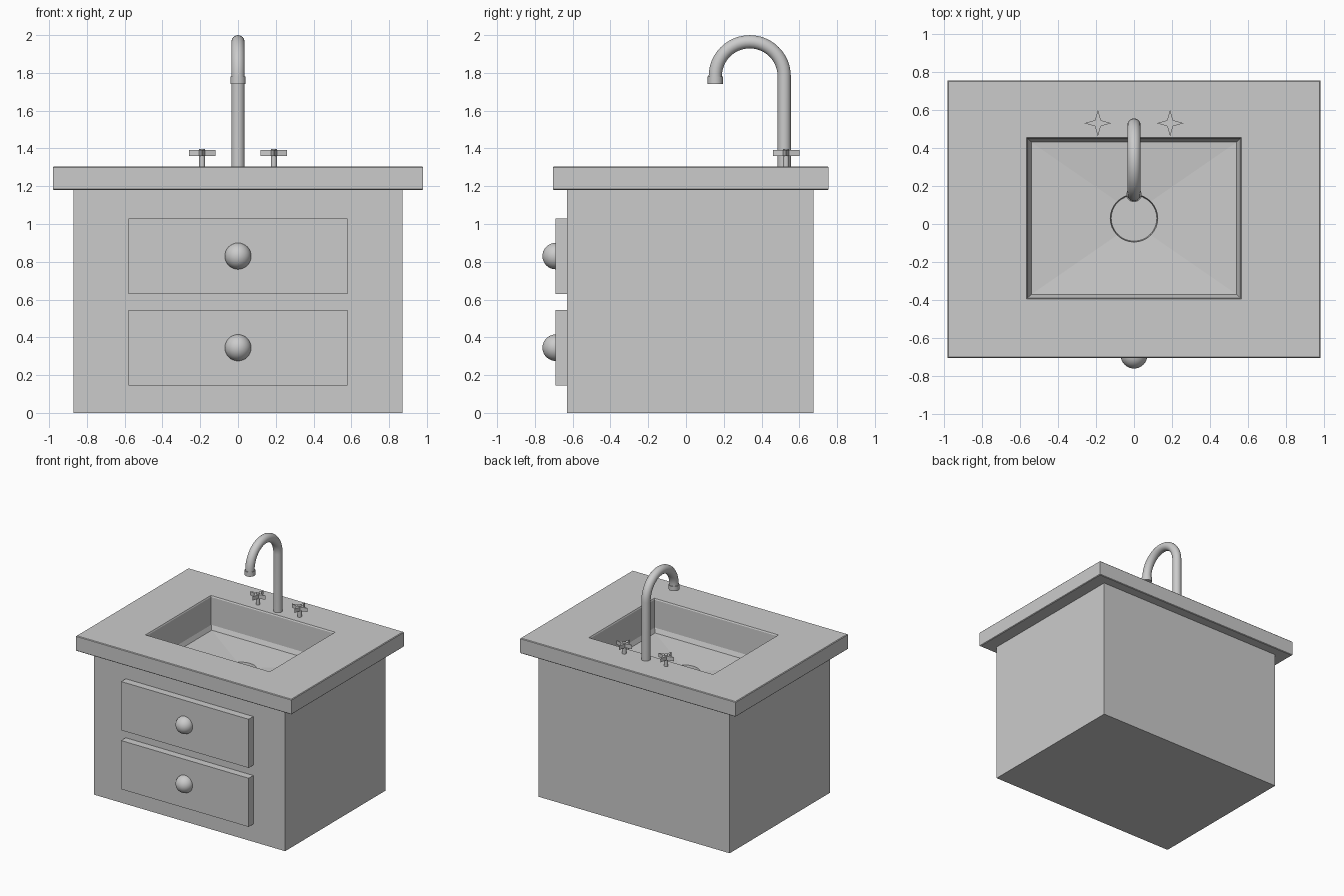
import bpy, bmesh, math

if "Cube" in bpy.data.objects:
    bpy.data.objects.remove(bpy.data.objects["Cube"])

grey = bpy.data.materials.new("plain_grey")
grey.diffuse_color = (0.6, 0.6, 0.6, 1)
grey.use_nodes = True
grey.node_tree.nodes["Principled BSDF"].inputs["Base Color"].default_value = grey.diffuse_color


def finish(name, bm, smooth=False):
    bmesh.ops.recalc_face_normals(bm, faces=bm.faces[:])
    me = bpy.data.meshes.new(name)
    bm.to_mesh(me)
    bm.free()
    ob = bpy.data.objects.new(name, me)
    bpy.context.collection.objects.link(ob)
    me.materials.append(grey)
    if smooth:
        bpy.ops.object.select_all(action='DESELECT')
        ob.select_set(True)
        bpy.context.view_layer.objects.active = ob
        bpy.ops.object.shade_smooth_by_angle(angle=math.radians(40))
    return ob


def bridge(bm, a, b):
    n = len(a)
    for i in range(n):
        bm.faces.new((a[i], a[(i + 1) % n], b[(i + 1) % n], b[i]))


def rect(bm, x, y0, y1, z):
    return [bm.verts.new(p) for p in ((x, y1, z), (-x, y1, z), (-x, y0, z), (x, y0, z))]


def ring(bm, r, c, z, n=32):
    # starts at 45 degrees so every quarter faces one side of the basin
    return [bm.verts.new((c[0] + r * math.cos(math.pi / 4 + 2 * math.pi * i / n),
                          c[1] + r * math.sin(math.pi / 4 + 2 * math.pi * i / n), z)) for i in range(n)]


def prism(name, loops, smooth=False):
    """Closed solid from a function giving stacked loops."""
    bm = bmesh.new()
    ls = loops(bm)
    for a, b in zip(ls, ls[1:]):
        bridge(bm, a, b)
    bm.faces.new(ls[0])
    bm.faces.new(ls[-1])
    return finish(name, bm, smooth)


def box(name, x, y0, y1, z0, z1):
    return prism(name, lambda bm: [rect(bm, x, y0, y1, z0), rect(bm, x, y0, y1, z1)])


def cylinder(name, r, c, z0, z1):
    return prism(name, lambda bm: [ring(bm, r, c, z0), ring(bm, r, c, z1)], True)


# cabinet: open at the top so the basin can hang inside
bm = bmesh.new()
low, high = rect(bm, 0.87, -0.63, 0.675, 0), rect(bm, 0.87, -0.63, 0.675, 1.185)
bridge(bm, low, high)
bm.faces.new(low)
finish("cabinet", bm)

# countertop with sunken basin: one run of rectangular loops, from underside to basin floor
bm = bmesh.new()
loops = [rect(bm, *v) for v in (
    (0.87, -0.63, 0.675, 1.18), (0.975, -0.70, 0.75, 1.18), (0.98, -0.705, 0.755, 1.185),
    (0.98, -0.705, 0.755, 1.30), (0.975, -0.70, 0.75, 1.305),
    (0.565, -0.395, 0.455, 1.305), (0.56, -0.39, 0.45, 1.295),
    (0.555, -0.385, 0.445, 1.07), (0.54, -0.37, 0.43, 1.035))]
for a, b in zip(loops, loops[1:]):
    bridge(bm, a, b)
# floor falls in four panels to the drain
floor, centre, n = loops[-1], (0, 0.03), 32
drain = ring(bm, 0.125, centre, 1.012, n)
for q in range(4):
    arc = [drain[(q * n // 4 + i) % n] for i in range(n // 4 + 1)]
    bm.faces.new([floor[(q + 1) % 4], floor[q]] + arc)
bottom = ring(bm, 0.12, centre, 0.98, n)
bridge(bm, drain, bottom)
bm.faces.new(bottom)
finish("countertop_basin", bm)

# drawers and round knobs
for name, z in (("lower", 0.345), ("upper", 0.83)):
    box(name + "_drawer", 0.58, -0.69, -0.63, z - 0.20, z + 0.20)
    bm = bmesh.new()
    bmesh.ops.create_uvsphere(bm, u_segments=32, v_segments=16, radius=0.07)
    bmesh.ops.translate(bm, verts=bm.verts[:], vec=(0, -0.69, z))
    finish(name + "_knob", bm, True)

# gooseneck spout: a circle swept up the post and around the arc
cy, cz, R, r = 0.3375, 1.782, 0.1825, 0.035
path = [(cy + R, 1.30, 0)]
path += [(cy + R * math.cos(t), cz + R * math.sin(t), t) for t in (math.pi * i / 24 for i in range(25))]
path.append((cy - R, 1.765, math.pi))
prism("faucet_spout", lambda bm: [
    [bm.verts.new((r * math.sin(a), y + r * math.cos(a) * math.cos(t), z + r * math.cos(a) * math.sin(t)))
     for a in (2 * math.pi * i / 24 for i in range(24))] for y, z, t in path], True)
cylinder("spout_tip", 0.04, (0, cy - R), 1.742, 1.78)

# star-shaped tap handles
for side, x in (("left", -0.19), ("right", 0.19)):
    cylinder(side + "_tap_stem", 0.016, (x, 0.53), 1.30, 1.397)

    def star(bm):
        return [[bm.verts.new((x + (0.022 if i % 2 else 0.07) * math.cos(i * math.pi / 4),
                               0.53 + (0.022 if i % 2 else 0.07) * math.sin(i * math.pi / 4), z))
                 for i in range(8)] for z in (1.36, 1.392)]
    prism(side + "_tap_handle", star)
